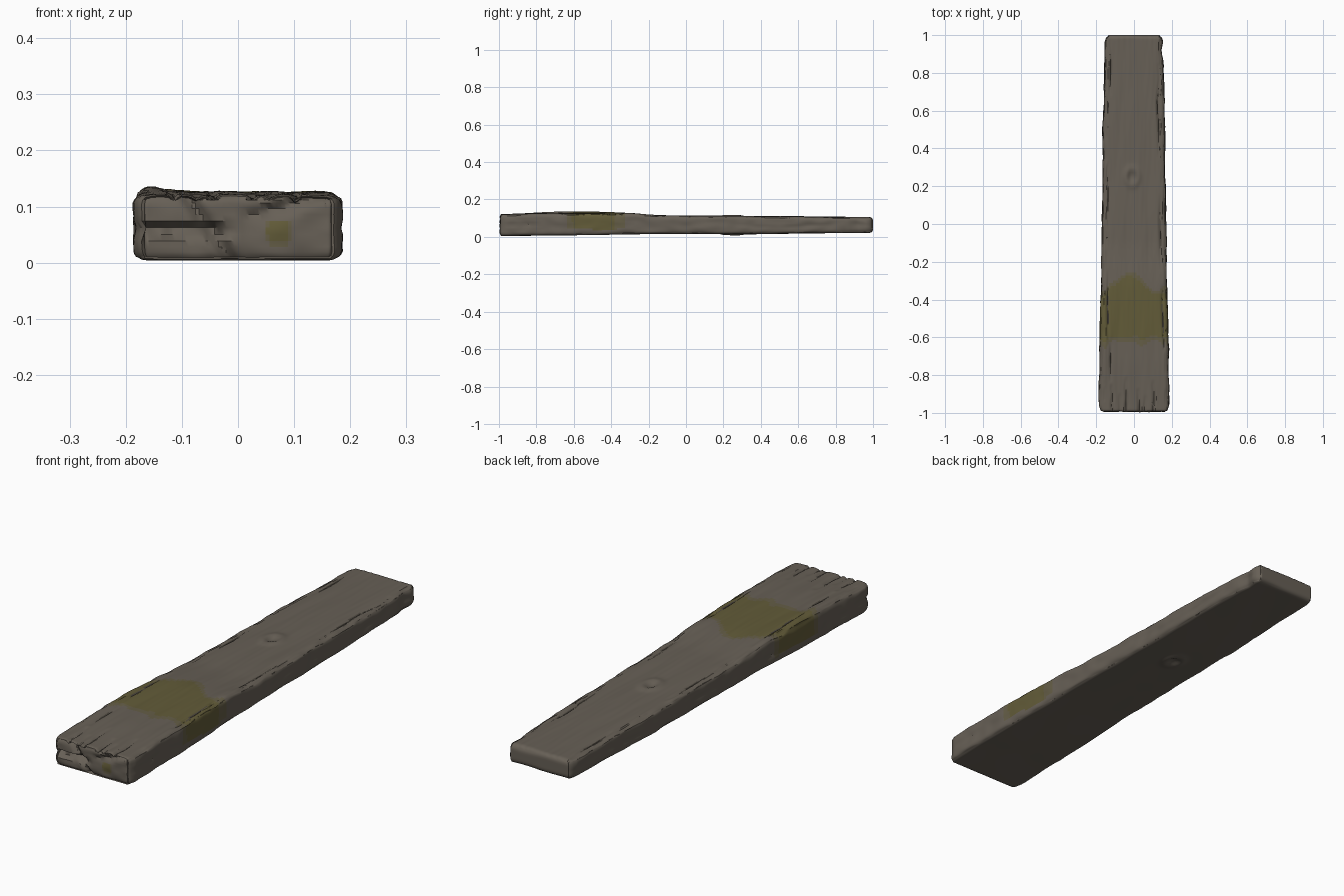
import bpy, bmesh, math
from mathutils import Vector, noise

if "Cube" in bpy.data.objects:
    bpy.data.objects.remove(bpy.data.objects["Cube"])


def material(name, rgb):
    mat = bpy.data.materials.new(name)
    mat.use_nodes = True
    mat.diffuse_color = (*rgb, 1)
    mat.node_tree.nodes["Principled BSDF"].inputs["Base Color"].default_value = (*rgb, 1)
    return mat


def curve(points, t):
    """Smooth interpolation through (position, value) pairs."""
    for (a, va), (b, vb) in zip(points, points[1:]):
        if t <= b:
            s = max(0, (t - a) / (b - a))
            return va + (vb - va) * s * s * (3 - 2 * s)
    return points[-1][1]


def wobble(a, b=0.0, c=0.0):
    return noise.noise(Vector((a, b, c)))


def ridge(d, width):
    """One at the centre line, falling to zero at the given width."""
    return max(0.0, 1 - abs(d) / width)


# Plank outline along its length
HALF_WIDTH = [(-1, .184), (-.6, .182), (-.2, .172), (.3, .166), (1, .155)]
TOP = [(-1, .121), (-.7, .126), (-.35, .127), (-.08, .114), (.4, .11), (1, .105)]
BOTTOM = [(-1, .004), (-.75, .008), (-.1, .016), (.25, .015), (1, .022)]
# Splits in the top of the front end: x, length, depth
SPLITS = [(-.115, .15, .012), (-.075, .1, .007), (-.042, .19, .013),
          (.025, .13, .012), (.06, .09, .007), (.105, .17, .013)]
# Long cracks beside the top edges: x, centre y, half length
CRACKS = [(-.125, .83, .15), (-.138, -.45, .2), (.128, .6, .25), (.14, -.05, .2),
          (.148, -.5, .18), (-.14, .15, .18), (-.12, -.72, .12)]


def round_box(p):
    """Map a point of the unit box to the rounded plank."""
    w, t, b = (curve(c, p.y) for c in (HALF_WIDTH, TOP, BOTTOM))
    pos = Vector((p.x * w, p.y, b + (t - b) * (p.z + 1) / 2))
    r = .02 + .008 * wobble(p.y * 7, p.x)
    core = Vector((max(-w + r, min(w - r, pos.x)),
                   max(-1 + r, min(1 - r, pos.y)),
                   max(b + r, min(t - r, pos.z))))
    out = pos - core
    return core + out.normalized() * min(r, max(abs(c) for c in out)) if out.length else pos


def weather(p):
    """Worn edges, splits, cracks and knots. Returns the point and groove depth."""
    q = round_box(p)
    x, y = q.x, q.y
    side = 1 if p.x > 0 else -1
    groove = 0
    # Uneven long sides
    if abs(p.x) > .999:
        q.x += side * (.006 * wobble(y * 5, side * 4) + .004 * wobble(y * 16, q.z * 30, side))
        q.x -= side * .007 * ridge(q.z - .06 - .02 * wobble(y * 3, side), .01) * \
            max(0, wobble(y * 4, side * 9) + .25)
    if p.z > .999:
        # Chipped shoulders, raised fibres, broad swell near the front
        edge = .87 + .1 * wobble(y * 6, side * 5)
        if abs(p.x) > edge:
            q.z -= .009 * max(0, wobble(y * 9, side * 3) + .25)
        q.z += .003 * wobble(x * 18, y * 2.5) + .0015 * wobble(x * 60, y * 6)
        q.z += .011 * math.exp(-((y + .6) / .25) ** 2) * ridge(x + .15, .07)
        for sx, length, depth in SPLITS:
            line = sx + .01 * wobble(y * 12, sx * 40)
            g = ridge(x - line, .011) * ridge(y + 1, length) ** .5
            q.z -= depth * g
        for cx, cy, half in CRACKS:
            g = ridge(x - cx - .012 * wobble(y * 7, cx * 30), .011) * ridge(y - cy, half) ** .5
            q.z -= .008 * g
            groove = max(groove, g)
    # Knots on both broad faces
    if abs(p.z) > .999:
        d = math.hypot(x + .01, (y - .25) * .8)
        q.z += p.z * (.006 * math.exp(-((d - .035) / .014) ** 2) - .006 * ridge(d, .025))
    if p.z < -.999:
        q.z += .002 * wobble(x * 8, y * 4, 7)
    # Front end grain: long split on one side and stepped breaks
    if p.y < -.999:
        z = q.z
        q.y += .006 + .006 * wobble(x * 18, z * 30, 3)
        g = ridge(z - .058 - .004 * wobble(x * 20), .011) * max(0, min(1, (.0 - x) / .04))
        q.y += .04 * g
        q.y += .014 * ridge(z - .085 - .25 * (x - .02), .013) * ridge(x - .1, .1) ** .5
        q.y += .016 * ridge(x + .05 + .7 * (z - .06), .02)
        groove = max(groove, g)
    elif p.x < -.999:
        q.x += .012 * ridge(q.z - .058, .012) * ridge(y + 1, .15)
    # Rounded plan corners
    if abs(p.y) > .96 and abs(p.x) > .85:
        q.x -= side * .012 * (abs(p.y) - .96) / .04 * (abs(p.x) - .85) / .15
    # Broken corner at the far end
    q.x -= .008 * ridge(y - .92, .05) * max(0, p.x - .8) / .2
    q.z = max(q.z, .001)
    return q, groove


# Plank body: a box sliced into a fine grid, then weathered
bm = bmesh.new()
bmesh.ops.create_cube(bm, size=2)
for axis, count in ((2, 12), (0, 64), (1, 170)):
    normal = Vector([float(i == axis) for i in range(3)])
    for i in range(1, count):
        u = 2 * i / count - 1
        # Slices crowd toward the ends so the rounding is smooth
        u = math.sin(u * math.pi / 2) * .4 + u * .6
        bmesh.ops.bisect_plane(bm, geom=bm.verts[:] + bm.edges[:] + bm.faces[:],
                               plane_co=normal * u, plane_no=normal)
depth = {}
for v in bm.verts:
    v.co, depth[v] = weather(v.co.copy())
bm.normal_update()


def moss_amount(c, n):
    """Positive inside the moss band over the top and sides, and the front patch."""
    if n.y < -.6 and c.y < -.9:
        return .026 - math.hypot(c.x - .072, c.z - .054)
    rough = .05 * wobble(c.x * 14, c.y * 9, 2)
    upper = -.34 + .11 * ridge(c.x + .03, .12) + rough
    lower = -.62 - .04 * ridge(abs(c.x) - .15, .08) + rough
    if c.z < .045 + .3 * rough:
        return -1
    return min(upper - c.y, c.y - lower)


WOOD, MOSS, FADED, CRACK = range(4)
for f in bm.faces:
    f.smooth = True
    c = f.calc_center_median()
    m = moss_amount(c, f.normal)
    fade = .006 if c.y < -.9 else .025
    f.material_index = MOSS if m > fade else FADED if m > 0 else WOOD
    if sum(depth[v] for v in f.verts) / len(f.verts) > .6:
        f.material_index = CRACK

mesh = bpy.data.meshes.new("plank")
bm.to_mesh(mesh)
bm.free()
for name, rgb in (("weathered wood", (.135, .116, .093)), ("moss", (.122, .105, .04)),
                  ("faded moss", (.128, .110, .062)), ("dark crack", (.075, .064, .05))):
    mesh.materials.append(material(name, rgb))
plank = bpy.data.objects.new("plank", mesh)
bpy.context.collection.objects.link(plank)
bpy.context.view_layer.objects.active = plank
plank.select_set(True)
bpy.ops.object.shade_smooth_by_angle(angle=math.radians(40))
